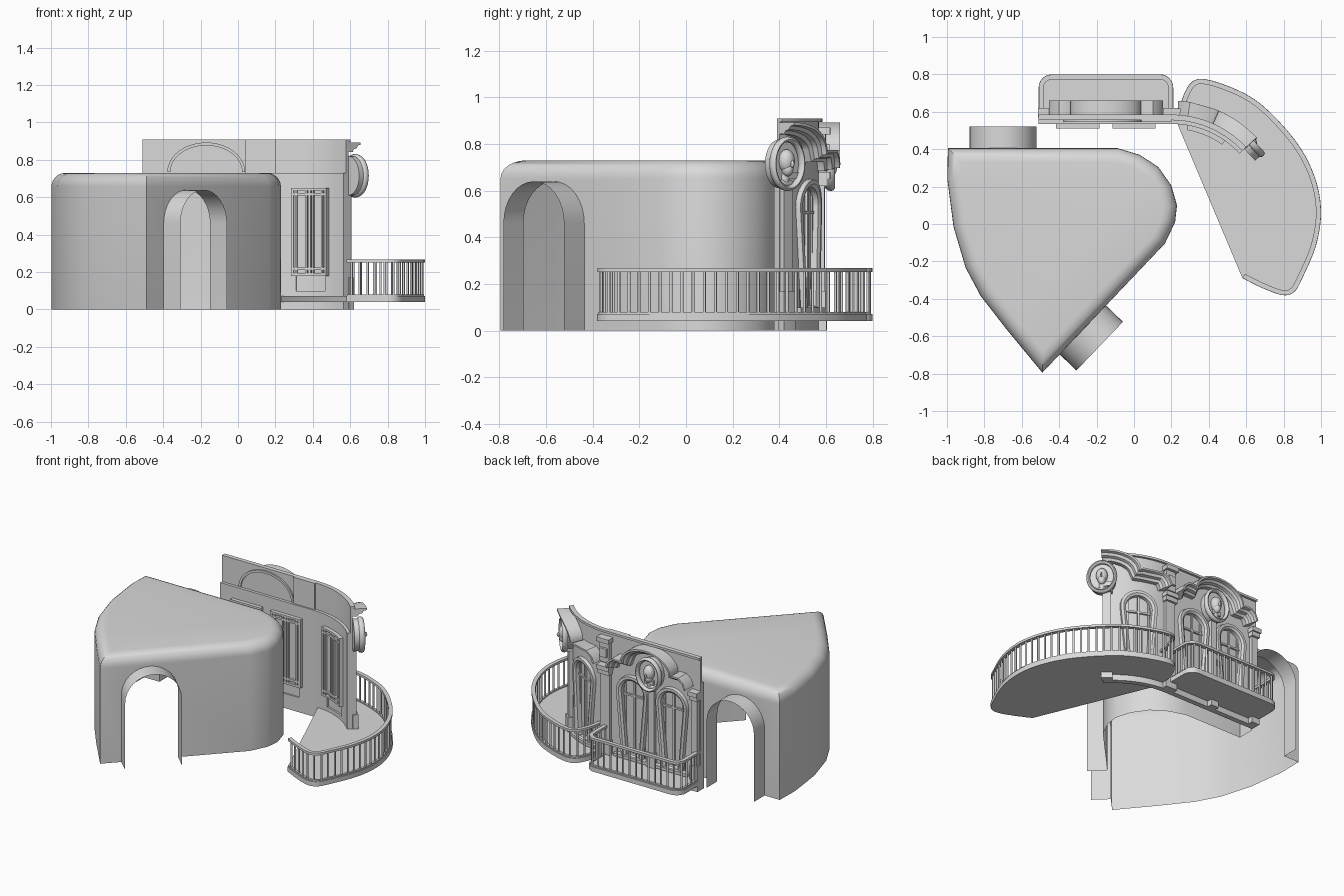
import bpy, bmesh, math
from mathutils import Vector

if "Cube" in bpy.data.objects:
    bpy.data.objects.remove(bpy.data.objects["Cube"])

GREY = bpy.data.materials.new("plaster_grey")
GREY.diffuse_color = (0.7, 0.7, 0.7, 1)
GREY.use_nodes = True
GREY.node_tree.nodes["Principled BSDF"].inputs["Base Color"].default_value = GREY.diffuse_color


def loft(rings, caps=True, loop=False):
    """Skin a list of equal closed rings; returns (verts, faces)."""
    n, verts = len(rings[0]), [tuple(p) for r in rings for p in r]
    k = len(rings)
    faces = [(i % k * n + j, i % k * n + (j + 1) % n, (i + 1) % k * n + (j + 1) % n, (i + 1) % k * n + j)
             for i in range(k if loop else k - 1) for j in range(n)]
    if caps and not loop:
        faces += [tuple(range(n))[::-1], tuple(range((k - 1) * n, k * n))]
    return verts, faces


def make(name, parts, angle=35):
    verts, faces = [], []
    for v, f in parts:
        o = len(verts)
        verts += v
        faces += [tuple(i + o for i in q) for q in f]
    me = bpy.data.meshes.new(name)
    me.from_pydata(verts, [], faces)
    bm = bmesh.new()
    bm.from_mesh(me)
    bmesh.ops.recalc_face_normals(bm, faces=bm.faces)
    bm.to_mesh(me)
    bm.free()
    me.materials.append(GREY)
    ob = bpy.data.objects.new(name, me)
    bpy.context.collection.objects.link(ob)
    smooth(ob, angle)
    return ob


def activate(ob):
    bpy.ops.object.select_all(action='DESELECT')
    ob.select_set(True)
    bpy.context.view_layer.objects.active = ob


def smooth(ob, angle=35):
    activate(ob)
    bpy.ops.object.shade_smooth_by_angle(angle=math.radians(angle))


def boolean(ob, cutter, op):
    cutter.hide_render = True
    m = ob.modifiers.new("cut", 'BOOLEAN')
    m.operation, m.solver, m.object = op, 'EXACT', cutter
    activate(ob)
    bpy.ops.object.modifier_apply(modifier=m.name)
    bpy.data.objects.remove(cutter)


def offset(pts, d, closed):
    """Inset a clockwise 2D path by d."""
    p, out = [Vector(q) for q in pts], []
    for i in range(len(p)):
        a = p[i] - p[i - 1] if i or closed else p[1] - p[0]
        b = p[(i + 1) % len(p)] - p[i] if i < len(p) - 1 or closed else a
        a, b = a.normalized(), b.normalized()
        n1, n2 = Vector((a.y, -a.x)), Vector((b.y, -b.x))
        out.append(p[i] + (n1 + n2) * d / (1 + n1.dot(n2)))
    return out


def spline(pts, n=4):
    p = [Vector(q) for q in pts]
    p = [2 * p[0] - p[1]] + p + [2 * p[-1] - p[-2]]
    out = []
    for a, b, c, d in zip(p, p[1:], p[2:], p[3:]):
        for t in (k / n for k in range(n)):
            out.append(.5 * (2 * b + (c - a) * t + (2 * a - 5 * b + 4 * c - d) * t * t + (3 * b - a - 3 * c + d) * t ** 3))
    return out + [p[-2]]


def arch(w, z0, top, n=14, base=5):
    """Round-headed outline in (u, z)."""
    pts = [(w * math.cos(math.pi * i / n), top - w + w * math.sin(math.pi * i / n)) for i in range(n + 1)]
    return pts + [(-w + 2 * w * i / base, z0) for i in range(base + 1)]


# Room shell with rounded top edge and two arched passages
room_line = [(-.995, .405), (-.085, .405), (.03, .37), (.13, .305), (.2, .205), (.23, .1), (.22, .01),
             (.165, -.105), (-.49, -.795), (-.68, -.565), (-.82, -.385), (-.9, -.235), (-.965, -.015), (-.998, .24)]
rings = [[(x, y, 0) for x, y in room_line]]
R = .075
for i in range(7):
    a = math.pi / 2 * i / 6
    rings.append([(p.x, p.y, .73 - R + R * math.sin(a)) for p in offset(room_line, R * (1 - math.cos(a)), True)])
room = make("room_shell", [loft(rings)])
passages = [(Vector((-.27, -.57, 0)), Vector((.72, -.69, 0)).normalized(), .12),
            (Vector((-.7, .405, 0)), Vector((0, 1, 0)), .115)]
for c, d, length in passages:
    side = Vector((-d.y, d.x, 0))
    prof = arch(.18, 0, .64, 16, 1)
    tunnel = make("passage", [loft([[c + d * e + side * u + Vector((0, 0, z)) for u, z in prof] for e in (-.1, length)])])
    boolean(room, tunnel, 'UNION')
bm = bmesh.new()
bm.from_mesh(room.data)
dead = [f for f in bm.faces if all(v.co.z < 1e-4 for v in f.verts)
        or any(all((v.co - c).dot(d) > l - 1e-3 and (v.co - c).length < .8 for v in f.verts) for c, d, l in passages)]
bmesh.ops.delete(bm, geom=dead, context='FACES')
bm.to_mesh(room.data)
bm.free()
smooth(room)

# Facade coordinates: s along the wall, n outwards, z up
RAD, S0, S1 = .533, .2, .637


def F(s, n, z):
    if s <= S0:
        return Vector((s, .57 + n, z))
    t = (s - S0) / RAD
    return Vector((S0 + (RAD + n) * math.sin(t), .57 - RAD + (RAD + n) * math.cos(t), z))


def fbox(s0, s1, n0, n1, z0, z1):
    k = max(1, math.ceil((s1 - s0) / .03))
    return loft([[F(s0 + (s1 - s0) * i / k, n, z) for n, z in ((n0, z0), (n1, z0), (n1, z1), (n0, z1))]
                 for i in range(k + 1)])


def moulding(path, prof, loop=False):
    """Sweep an (out, n) profile along a path in (s, z)."""
    p, rings = [Vector(q) for q in path], []
    for i in range(len(p)):
        a = p[i - 1] if i or loop else p[0]
        b = p[(i + 1) % len(p)] if i < len(p) - 1 or loop else p[i]
        t = (b - a).normalized()
        rings.append([F(p[i].x - t.y * o, n, p[i].y + t.x * o) for o, n in prof])
    return loft(rings, loop=loop)


wall = make("facade_wall", [fbox(-.51, S1, -.035, 0, 0, .73)])
WINDOWS = (-.30, 0, .41)
for c in WINDOWS:
    cut = make("window_cutter", [loft([[F(c + u, n, z) for u, z in arch(.09, .1, .62)] for n in (-.07, .04)])])
    boolean(wall, cut, 'DIFFERENCE')
smooth(wall)
make("facade_frieze", [fbox(-.51, S1, -.015, 0, .73, .91), fbox(-.51, S1, 0, .015, .895, .91),
                       fbox(.04, .2, -.025, -.015, .73, .91)])

# Windows: glass, outside arched frame, glazing bars, inside shutters
for i, c in enumerate(WINDOWS):
    make(f"window_pane_{i + 1}", [fbox(c - .1, c + .1, -.024, -.018, .09, .64)])
    path = [(c + u, z) for u, z in arch(.095, .1, .625)]
    del path[15]
    path.pop()
    make(f"window_frame_{i + 1}", [
        moulding(path, [(.01, -.015), (.01, .012), (-.004, .022), (-.022, .022), (-.026, 0)], True),
        fbox(c - .13, c + .13, 0, .035, .08, .1)])
    bars = [fbox(c - .006, c + .006, -.018, -.006, .1, .62), fbox(c - .09, c + .09, -.018, -.006, .5, .512)]
    bars += [fbox(c + u - .006, c + u + .006, -.018, -.01, .1, .58) for u in (-.07, .07)]
    make(f"glazing_bars_{i + 1}", bars)
    inner = [fbox(c + u - h, c + u + h, -.06, -.035, .18, .65)
             for u, h in ((-.108, .008), (-.085, .005), (-.02, .005), (0, .008), (.02, .005), (.085, .005), (.108, .008))]
    inner += [fbox(c - .116, c + .116, -.06, -.035, z, z + .014) for z in (.18, .21, .61, .636)]
    inner.append(fbox(c - .108, c + .108, -.045, -.035, .18, .65))
    make(f"inside_shutters_{i + 1}", inner)

# Pilasters with base and capital
for i, (s, h) in enumerate(((-.48, .022), (-.15, .022), (.2, .035), (.61, .025))):
    make(f"pilaster_{i + 1}", [
        fbox(s - h, s + h, 0, .025, 0, .68), fbox(s - h - .008, s + h + .008, 0, .035, .0, .17),
        fbox(s - h - .008, s + h + .008, 0, .04, .62, .65), fbox(s - h - .012, s + h + .012, 0, .05, .65, .68)])
make("frieze_bracket", [fbox(.165, .235, 0, .03, .7, .84), fbox(.155, .245, 0, .05, .84, .87),
                        fbox(.175, .225, 0, .045, .74, .8)])

# Wavy cornice: shoulders over the windows, big arch over the medallion
PROF = [(-.045, 0), (-.045, .03), (-.03, .04), (-.025, .06), (-.01, .07), (-.006, .09), (.006, .09), (.006, 0)]


def half_cornice(c, w, e):
    pts = [(c - e, .70), (c - e + .015, .74), (c - e + .05, .768), (c - w - .02, .768), (c - w, .76)]
    return pts + [(c - w * math.cos(a), .765 + .122 * math.sin(a))
                  for a in (math.pi / 2 * k / 10 for k in range(1, 11))]


left = half_cornice(-.15, .185, .3)
make("cornice_flat", [moulding(left + [(-.3 - s, z) for s, z in left[-2::-1]], PROF)])
make("cornice_curved", [moulding(half_cornice(S1, .21, .4), PROF)])

# Arched trim on the room side of the frieze
trim = [(-.17 + .2 * math.cos(a), .735 + .15 * math.sin(a)) for a in (math.pi * k / 20 for k in range(21))]
make("inside_arch_trim", [moulding(trim, [(-.008, -.015), (-.008, -.025), (.008, -.025), (.008, -.015)])])


# Oval medallions with a sculpted head
def blob(c, s, n, z, rs, rn, rz):
    t = 0 if c <= S0 else (c - S0) / RAD
    ex, en = Vector((math.cos(t), -math.sin(t), 0)), Vector((math.sin(t), math.cos(t), 0))
    o = F(c, 0, 0)
    rings = []
    for i in range(11):
        a = math.pi * (i + .02) / 10.04
        rings.append([o + ex * (s + rs * math.sin(a) * math.cos(b)) + en * (n + rn * math.sin(a) * math.sin(b))
                      + Vector((0, 0, z + rz * math.cos(a))) for b in (math.tau * j / 16 for j in range(16))])
    return loft(rings)


def oval(c, z, rs, rz, rad):
    t = 0 if c <= S0 else (c - S0) / RAD
    ex, en, o = Vector((math.cos(t), -math.sin(t), 0)), Vector((math.sin(t), math.cos(t), 0)), F(c, 0, 0)
    ell = [(math.cos(a), math.sin(a)) for a in (math.tau * k / 32 for k in range(32))]
    disc = [[o + ex * rs * x + en * n + Vector((0, 0, z + rz * y)) for x, y in ell] for n in (0, .035)]
    ring = [[o + ex * (rs + rad * math.cos(b)) * x + en * (.05 + 1.5 * rad * math.sin(b))
             + Vector((0, 0, z + (rz + rad * math.cos(b)) * y))
             for b in (math.tau * j / 8 for j in range(8))] for x, y in ell]
    return [loft(disc), loft(ring, loop=True)]


for i, c in enumerate((-.15, S1)):
    z = .715
    make(f"medallion_{i + 1}", oval(c, z, .085, .105, .012), 50)
    make(f"sculpted_head_{i + 1}", [
        blob(c, 0, .045, z + .012, .037, .035, .05), blob(c, 0, .05, z - .022, .025, .027, .032),
        blob(c, 0, .08, z, .006, .012, .016), blob(c, 0, .035, z - .06, .02, .018, .035),
        blob(c, 0, .035, z - .085, .05, .015, .018)], 60)

# Balconies: slab, handrail and balusters
curved = spline([(.23, .54), (.265, .69), (.34, .775), (.51, .735), (.68, .64), (.86, .45), (.96, .27), (1, .08),
                 (.975, -.11), (.9, -.29), (.855, -.365), (.79, -.38), (.68, -.34), (.58, -.29)])
flat = [(-.51, .54)] + [(-.44 - .07 * math.cos(a), .73 + .07 * math.sin(a)) for a in (math.pi / 2 * k / 6 for k in range(7))]
flat += [(-.3 - x, y) for x, y in flat[::-1]]


def balcony(name, outline):
    make(name + "_slab", [loft([[(x, y, z) for x, y in outline] for z in (.04, .072)])])
    mid = offset(outline, .014, False)
    for part, w, z0, z1 in (("handrail", .013, .252, .268), ("foot_rail", .008, .072, .08)):
        a, b = offset(outline, .014 - w, False), offset(outline, .014 + w, False)
        make(f"{name}_{part}", [loft([[(p.x, p.y, z0), (q.x, q.y, z0), (q.x, q.y, z1), (p.x, p.y, z1)]
                                      for p, q in zip(a, b)])])
    posts, run = [], .02
    for p, q in zip(mid, mid[1:]):
        seg = (q - p).length
        while run < seg:
            c = p.lerp(q, run / seg)
            posts.append(loft([[(c.x + .0065 * math.cos(k * math.tau / 8), c.y + .0065 * math.sin(k * math.tau / 8), z)
                                for k in range(8)] for z in (.07, .255)]))
            run += .048
        run -= seg
    make(name + "_balusters", posts, 50)


balcony("fan_balcony", curved)
balcony("straight_balcony", flat)
